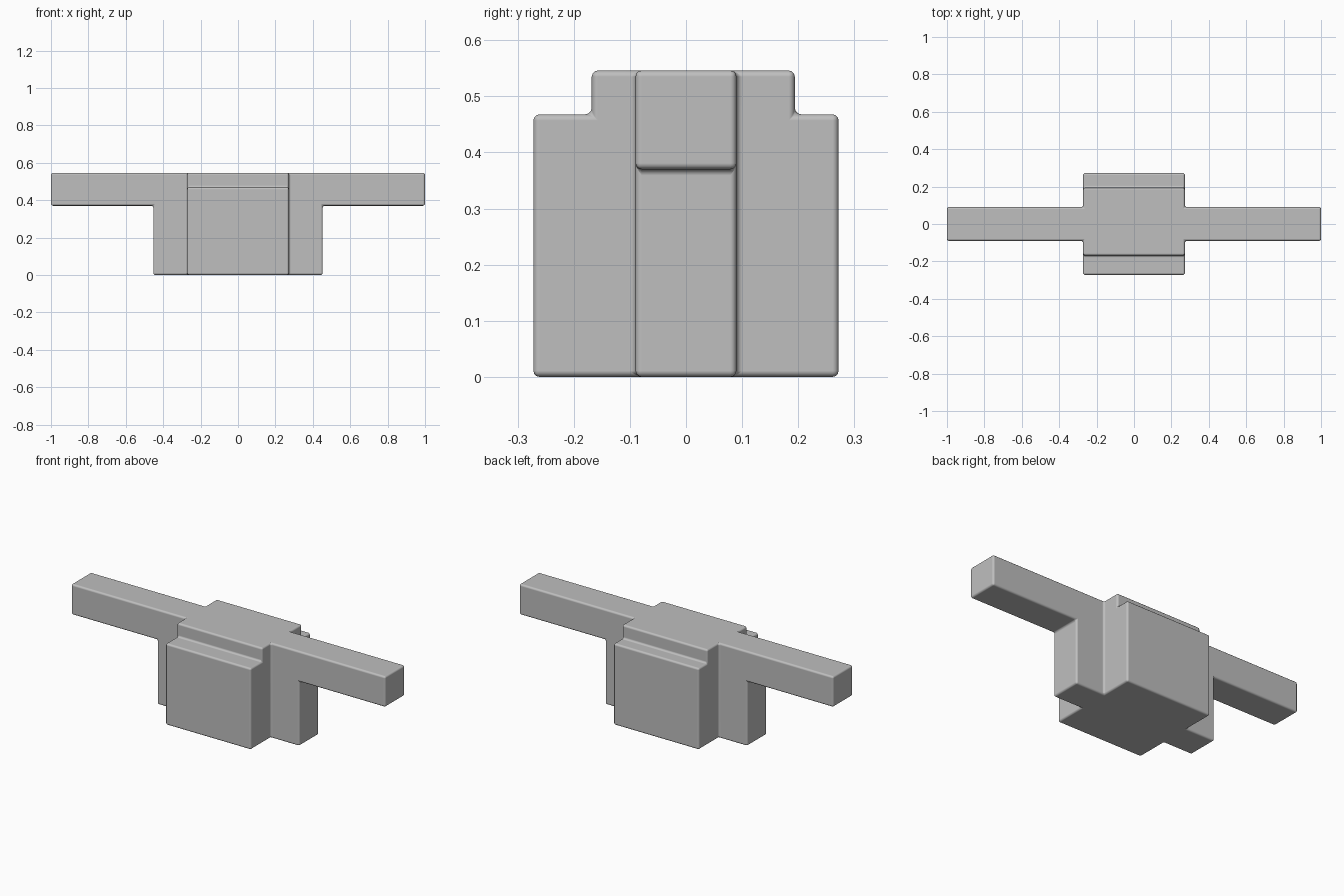
import bpy, bmesh

if "Cube" in bpy.data.objects:
    bpy.data.objects.remove(bpy.data.objects["Cube"])

# Breakpoints of the stepped block along each axis
XS = [-1.0, -0.453, -0.272, 0.272, 0.453, 1.0]
YS = [-0.272, -0.168, -0.09, 0.09, 0.194, 0.272]
ZS = [0.0, 0.37, 0.468, 0.546]


def solid(i, j, k):
    """Whether a cell of the stepped block is filled."""
    if not (0 <= i < 5 and 0 <= j < 5 and 0 <= k < 3):
        return False
    core = i == 2 and (k < 2 or 1 <= j <= 3)      # central body with stepped top
    rib = 1 <= i <= 3 and j == 2                  # side ribs
    arm = j == 2 and k >= 1                       # long cross arms
    return core or rib or arm


bm = bmesh.new()
verts = {}


def vert(key):
    if key not in verts:
        i, j, k = key
        verts[key] = bm.verts.new((XS[i], YS[j], ZS[k]))
    return verts[key]


# Outer skin: one face wherever a filled cell meets an empty one
for i in range(5):
    for j in range(5):
        for k in range(3):
            if not solid(i, j, k):
                continue
            for axis in range(3):
                for side in (0, 1):
                    n = [i, j, k]
                    n[axis] += 1 if side else -1
                    if solid(*n):
                        continue
                    u, v = (axis + 1) % 3, (axis + 2) % 3
                    ring = []
                    for du, dv in ((0, 0), (1, 0), (1, 1), (0, 1)):
                        c = [i, j, k]
                        c[axis] += side
                        c[u] += du
                        c[v] += dv
                        ring.append(vert(tuple(c)))
                    bm.faces.new(ring if side else ring[::-1])

# Merge coplanar faces so only real edges get rounded
bmesh.ops.dissolve_limit(bm, angle_limit=0.02, verts=bm.verts[:], edges=bm.edges[:])
bmesh.ops.recalc_face_normals(bm, faces=bm.faces[:])

mesh = bpy.data.meshes.new("crossbar_block")
bm.to_mesh(mesh)
bm.free()
block = bpy.data.objects.new("crossbar_block", mesh)
bpy.context.collection.objects.link(block)

grey = bpy.data.materials.new("plain grey")
grey.diffuse_color = (0.52, 0.52, 0.52, 1.0)
grey.use_nodes = True
grey.node_tree.nodes["Principled BSDF"].inputs["Base Color"].default_value = grey.diffuse_color
mesh.materials.append(grey)

# Small rounded edges
for poly in mesh.polygons:
    poly.use_smooth = True
bevel = block.modifiers.new("rounded_edges", "BEVEL")
bevel.width = 0.011
bevel.segments = 3
bevel.limit_method = "ANGLE"
bevel.harden_normals = True
